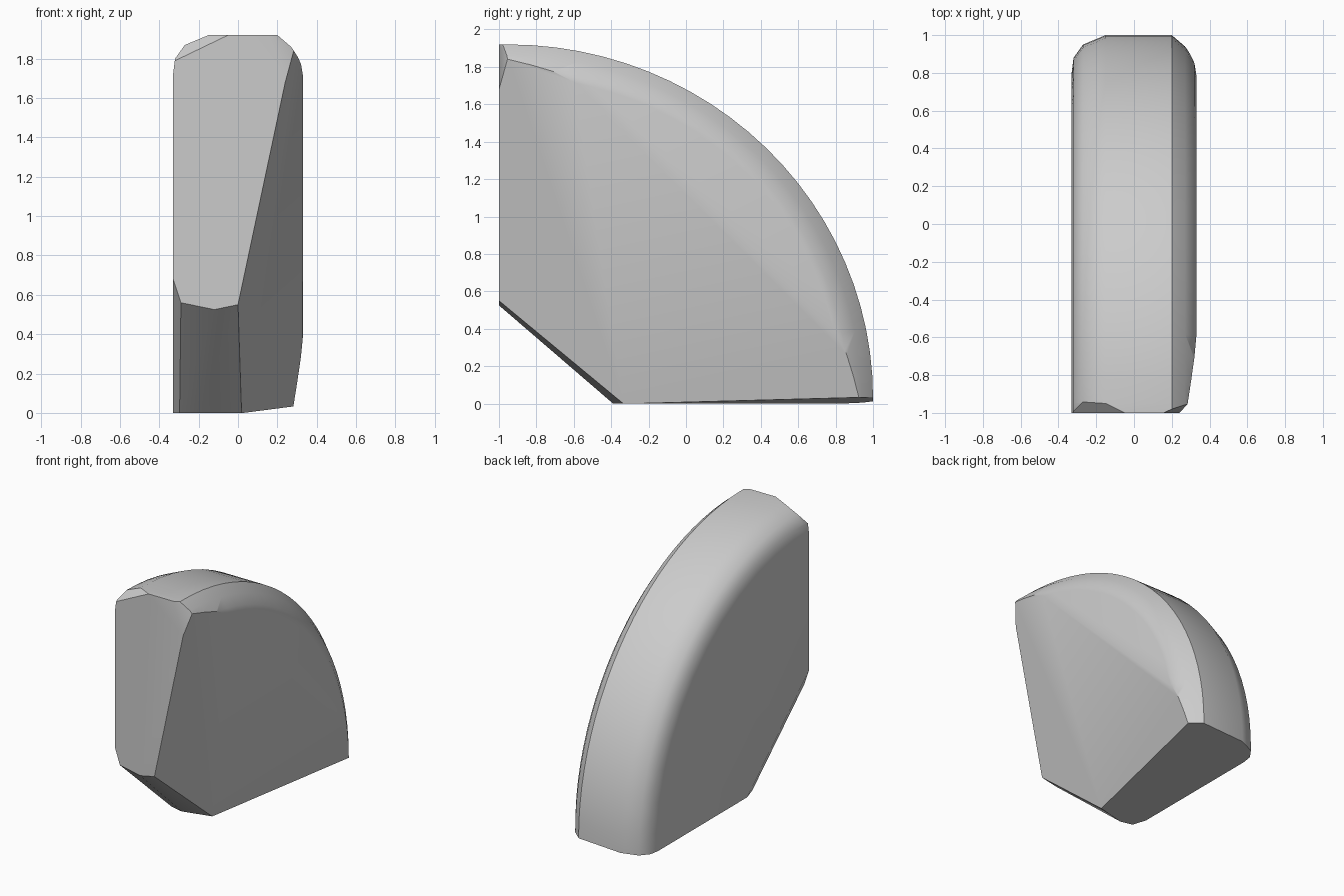
import bpy, bmesh, math
from mathutils import Vector

default = bpy.data.objects.get("Cube")
if default:
    bpy.data.objects.remove(default, do_unlink=True)

# Rounded rim cross-section: (x, inset from the crown)
RIM = [(-.33, .2), (-.32, .12), (-.27, .05), (-.15, 0),
       (.2, 0), (.27, .06), (.32, .13), (.33, .17)]
SEGMENTS = 24
INSIDE = Vector((0, 0, .8))

bm = bmesh.new()

# Quarter-round slab as a hull of the inset arcs
for x, inset in RIM:
    ry, rz = 1.95 - inset, 1.89 - inset
    outline = [(-1.2, -.1), (-1.2, .03 + rz), (ry - .95, -.1)]
    for i in range(SEGMENTS + 1):
        a = math.pi / 2 * i / SEGMENTS
        outline.append((-.95 + ry * math.cos(a), .03 + rz * math.sin(a)))
    for y, z in outline:
        bm.verts.new((x, y, z))
hull = bmesh.ops.convex_hull(bm, input=bm.verts[:])
unused = {v for v in hull["geom_interior"] if isinstance(v, bmesh.types.BMVert)}
bmesh.ops.delete(bm, geom=list(unused), context='VERTS')


def slice_off(a, b, c):
    """Cut by the plane through three points and cap the cut."""
    a, b, c = Vector(a), Vector(b), Vector(c)
    normal = (b - a).cross(c - a).normalized()
    if normal.dot(INSIDE - a) > 0:
        normal.negate()
    bmesh.ops.bisect_plane(bm, geom=bm.verts[:] + bm.edges[:] + bm.faces[:],
                           plane_co=a, plane_no=normal, clear_outer=True)
    rim = [e for e in bm.edges if e.is_boundary]
    if rim:
        bmesh.ops.holes_fill(bm, edges=rim, sides=0)


# Front and underside
slice_off((0, -1, 0), (1, -1, 0), (0, -1, 1))
slice_off((0, 0, 0), (1, 0, 0), (0, 1, 0))
slice_off((-.33, .8, 0), (.04, -.32, 0), (.2, 1, .03))
# Leaning side
slice_off((0, -1, .55), (.24, -1, 1.68), (.29, .97, .03))
# Sloping facets below the front
slice_off((-.29, -1, .56), (-.12, -1, .525), (-.2, -.39, 0))
slice_off((-.12, -1, .525), (0, -1, .55), (.04, -.33, 0))
slice_off((-.33, -1, .68), (-.29, -1, .56), (-.29, -.39, 0))
# Chipped upper front corners
slice_off((-.32, -1, 1.79), (-.05, -1, 1.92), (-.15, -.95, 1.92))
slice_off((.24, -1, 1.68), (.3, -.95, 1.82), (.2, -.98, 1.92))

bmesh.ops.remove_doubles(bm, verts=bm.verts[:], dist=.0005)
bmesh.ops.dissolve_limit(bm, angle_limit=math.radians(.5),
                         verts=bm.verts[:], edges=bm.edges[:])
bmesh.ops.recalc_face_normals(bm, faces=bm.faces[:])

mesh = bpy.data.meshes.new("stone_wedge")
bm.to_mesh(mesh)
bm.free()
stone = bpy.data.objects.new("stone_wedge", mesh)
bpy.context.collection.objects.link(stone)

# Plain grey stone
grey = bpy.data.materials.new("stone_grey")
grey.use_nodes = True
colour = (.6, .6, .6, 1)
grey.diffuse_color = colour
for node in grey.node_tree.nodes:
    if node.type == 'BSDF_PRINCIPLED':
        node.inputs["Base Color"].default_value = colour
mesh.materials.append(grey)

bpy.ops.object.select_all(action='DESELECT')
stone.select_set(True)
bpy.context.view_layer.objects.active = stone
bpy.ops.object.shade_smooth_by_angle(angle=math.radians(38))
